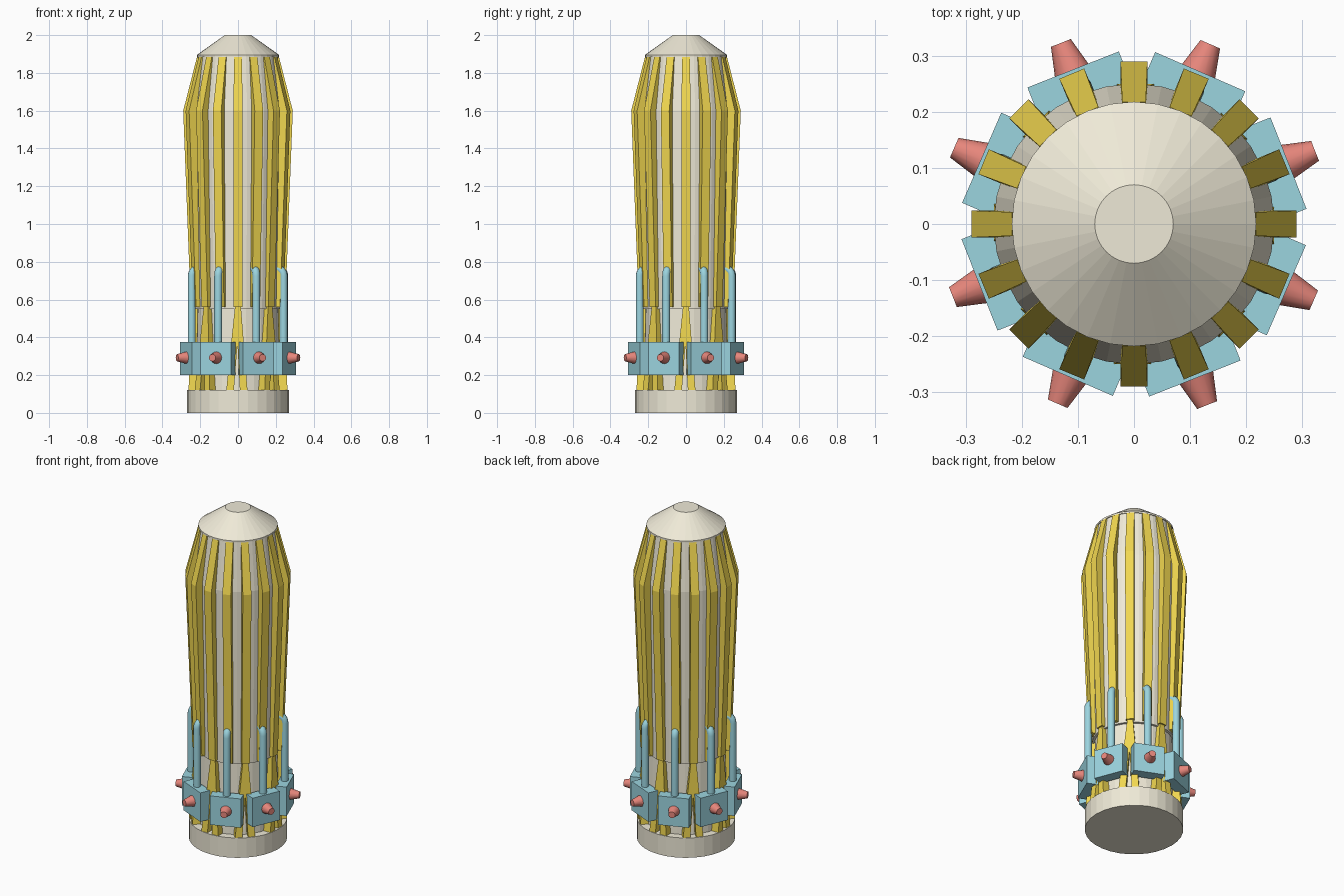
import bpy, bmesh, math
from mathutils import Matrix, Vector

if "Cube" in bpy.data.objects:
    bpy.data.objects.remove(bpy.data.objects["Cube"])


def mat(name, c):
    m = bpy.data.materials.new(name)
    m.diffuse_color = (*c, 1)
    m.use_nodes = True
    m.node_tree.nodes["Principled BSDF"].inputs["Base Color"].default_value = m.diffuse_color
    return m


CREAM = mat("cream", (0.86, 0.82, 0.68))
GOLD = mat("gold", (0.88, 0.68, 0.08))
BLUE = mat("blue", (0.33, 0.66, 0.74))
RED = mat("red", (0.80, 0.24, 0.20))


def finish(name, bm, material, smooth=False):
    bmesh.ops.recalc_face_normals(bm, faces=bm.faces)
    me = bpy.data.meshes.new(name)
    bm.to_mesh(me)
    bm.free()
    me.materials.append(material)
    ob = bpy.data.objects.new(name, me)
    bpy.context.collection.objects.link(ob)
    if smooth:
        bpy.context.view_layer.objects.active = ob
        ob.select_set(True)
        bpy.ops.object.shade_smooth_by_angle(angle=math.radians(40))
        ob.select_set(False)
    return ob


def loft(bm, rings):
    """Skin a list of equal-length point rings and cap both ends."""
    rows = [[bm.verts.new(p) for p in r] for r in rings]
    n = len(rows[0])
    for a, b in zip(rows, rows[1:]):
        for i in range(n):
            j = (i + 1) % n
            bm.faces.new((a[i], a[j], b[j], b[i]))
    bm.faces.new(rows[0][::-1])
    bm.faces.new(rows[-1])


def lathe(name, profile, sides=32):
    bm = bmesh.new()
    loft(bm, [[(r * math.cos(2 * math.pi * i / sides), r * math.sin(2 * math.pi * i / sides), z)
               for i in range(sides)] for r, z in profile])
    return finish(name, bm, CREAM)


def fin(bm, angle, stations):
    """Radial fin; station = (z, inner r, outer r, half width, sideways shift)."""
    rot = Matrix.Rotation(angle, 3, 'Z')
    loft(bm, [[rot @ Vector(p) for p in ((ri, s - w, z), (ro, s - w, z), (ro, s + w, z), (ri, s + w, z))]
              for z, ri, ro, w, s in stations])


# Body
lathe("base", [(0.27, 0), (0.27, 0.12)])
lathe("lower_core", [(0.225, 0.11), (0.215, 0.58)])
lathe("upper_core", [(0.23, 0.55), (0.25, 1.6), (0.212, 1.89)])
lathe("nose_cap", [(0.218, 1.885), (0.218, 1.895), (0.07, 2.0)])

# Long ribs around the upper body
bm = bmesh.new()
for k in range(16):
    fin(bm, k * math.pi / 8, [(0.56, 0.20, 0.25, 0.023, 0), (1.6, 0.21, 0.29, 0.024, 0),
                              (1.885, 0.18, 0.217, 0.021, 0)])
finish("ribs", bm, GOLD)

# Lower legs, splitting into slanted feet
bm = bmesh.new()
for k in range(8):
    for shift in (-0.042, 0.03):
        fin(bm, k * math.pi / 4, [(0.12, 0.20, 0.262, 0.02, shift), (0.58, 0.19, 0.24, 0.014, 0)])
finish("lower_legs", bm, GOLD)

# Ring of boxes, pipes and nozzles
boxes, pipes, nozzles = bmesh.new(), bmesh.new(), bmesh.new()
for k in range(8):
    rot = Matrix.Rotation(math.radians(21.5 + 45 * k), 4, 'Z')
    bmesh.ops.create_cube(boxes, size=1, matrix=rot @ Matrix.Translation((0.264, 0, 0.287))
                          @ Matrix.Diagonal((0.064, 0.175, 0.175, 1)))
    bmesh.ops.create_cone(nozzles, cap_ends=True, segments=16, radius1=0.034, radius2=0.019, depth=0.06,
                          matrix=rot @ Matrix.Translation((0.318, 0.003, 0.292))
                          @ Matrix.Rotation(math.pi / 2, 4, 'Y'))
    # pipe: straight up, then bending into the body
    path = [(0.263, 0.36, 0)]
    for i in range(7):
        a = i * math.pi / 12
        path.append((0.223 + 0.04 * math.cos(a), 0.725 + 0.04 * math.sin(a), a))
    rings = []
    for r, z, a in path:
        ring = []
        for j in range(12):
            t = j * math.pi / 6
            u = 0.021 * math.cos(t)
            ring.append(rot @ Vector((r + u * math.cos(a), 0.021 * math.sin(t), z + u * math.sin(a))))
        rings.append(ring)
    loft(pipes, rings)
finish("boxes", boxes, BLUE)
finish("pipes", pipes, BLUE, True)
finish("nozzles", nozzles, RED, True)
